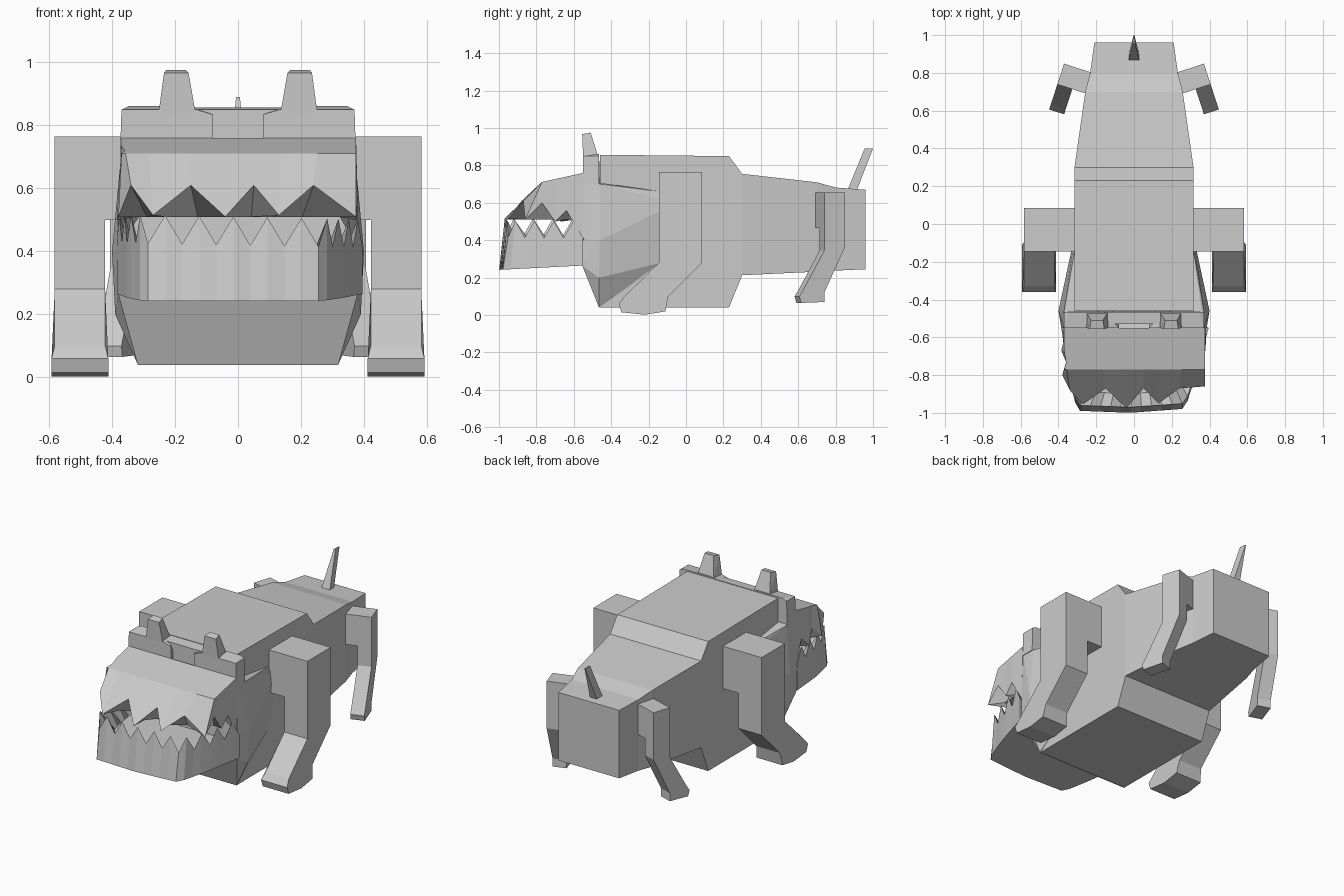
import bpy, bmesh, math
from mathutils import Vector

if "Cube" in bpy.data.objects:
    bpy.data.objects.remove(bpy.data.objects["Cube"])

grey = bpy.data.materials.new("pale_grey")
grey.diffuse_color = (0.6, 0.6, 0.6, 1)
grey.use_nodes = True
grey.node_tree.nodes["Principled BSDF"].inputs["Base Color"].default_value = grey.diffuse_color


def finish(name, bm):
    bmesh.ops.recalc_face_normals(bm, faces=bm.faces)
    mesh = bpy.data.meshes.new(name)
    bm.to_mesh(mesh)
    bm.free()
    mesh.materials.append(grey)
    ob = bpy.data.objects.new(name, mesh)
    bpy.context.collection.objects.link(ob)
    return ob


def loft(name, rings, closed=True):
    """Bridge rings of equal length and cap both ends."""
    bm = bmesh.new()
    vs = [[bm.verts.new(p) for p in r] for r in rings]
    n = len(vs[0])
    for a, b in zip(vs, vs[1:]):
        for i in range(n):
            j = (i + 1) % n
            bm.faces.new((a[i], a[j], b[j], b[i]))
    bm.faces.new(vs[0])
    bm.faces.new(vs[-1])
    return finish(name, bm)


def hull(name, pts):
    bm = bmesh.new()
    for p in pts:
        bm.verts.new(p)
    res = bmesh.ops.convex_hull(bm, input=bm.verts)
    loose = [v for v in bm.verts if not v.link_faces]
    bmesh.ops.delete(bm, geom=loose, context='VERTS')
    bmesh.ops.dissolve_limit(bm, angle_limit=0.01, verts=bm.verts, edges=bm.edges)
    return finish(name, bm)


def both(pts):
    return [(s * x, y, z) for x, y, z in pts for s in (1, -1)]


# Body: rectangular sections along y (y, half width, bottom, top)
sections = [(-0.46, .315, .04, .857), (.23, .315, .04, .85), (.30, .315, .213, .755),
            (.70, .258, .232, .71), (.80, .232, .238, .682), (.96, .21, .245, .67)]
loft("body", [[(-w, y, b), (w, y, b), (w, y, t), (-w, y, t)] for y, w, b, t in sections])

# Neck: cheeks flaring out to the jaw hinge
hull("neck", both([(.312, -.13, .28), (.312, -.05, .60), (.312, -.13, .66), (.318, -.465, .04),
                   (.39, -.465, .20), (.40, -.46, .40), (.37, -.46, .70), (.38, -.555, .265),
                   (.385, -.55, .40), (.37, -.55, .72)]))

# Brow: two raised blocks with a dip between, and an ear on each
hull("brow_middle", both([(.13, -.53, .70), (.13, -.46, .70), (.07, -.53, .838),
                          (.13, -.53, .85), (.15, -.465, .857)]))
for s, side in ((1, "right"), (-1, "left")):
    hull("brow_" + side, [(s * x, y, z) for x, y, z in [
        (.08, -.55, .70), (.08, -.55, .835), (.13, -.55, .85), (.16, -.465, .862), (.08, -.46, .70),
        (.375, -.55, .70), (.37, -.55, .85), (.345, -.465, .862), (.37, -.465, .85), (.375, -.465, .70)]])
    hull("ear_" + side, [(s * x, y, z) for x, y, z in [
        (.135, -.55, .84), (.252, -.55, .84), (.14, -.47, .85), (.25, -.47, .85),
        (.157, -.555, .967), (.235, -.555, .967), (.165, -.51, .976), (.228, -.51, .976)]])

# Upper jaw: toothed rim, sloping snout above, palate inside
rim = [(.38, -.55, .41), (.38, -.64, .56), (.375, -.70, .50), (.375, -.77, .60), (.375, -.86, .51),
       (.24, -.87, .61), (.13, -.95, .515), (.05, -.87, .61), (-.04, -.975, .51), (-.15, -.87, .61),
       (-.27, -.955, .515), (-.34, -.88, .61), (-.38, -.80, .51), (-.36, -.73, .58),
       (-.385, -.67, .50), (-.37, -.61, .56), (-.38, -.55, .41)]
snout = []
for x, y, z in rim:
    ty = max(y, -.77)
    snout.append((max(-.37, min(.375, x * (1.0 if y > -.87 else 1.05))), ty, .76 + (ty + .55) * .22))
palate = [(x * .85, -.53 + (y + .55) * .8, .51) for x, y, z in rim]
loft("upper_jaw", [snout, rim, palate])

# Lower jaw: outline walked in even steps, every other point a tooth tip
outline = [Vector(p) for p in [(.395, -.55), (.34, -.75), (.27, -.95), (-.02, -.97),
                               (-.30, -.96), (-.35, -.78), (-.385, -.55)]]
lengths = [(b - a).length for a, b in zip(outline, outline[1:])]
steps = 26


def along(d):
    for a, b, l in zip(outline, outline[1:], lengths):
        if d <= l + 1e-6:
            return a.lerp(b, d / l)
        d -= l
    return outline[-1]


pts = [along(sum(lengths) * i / steps) for i in range(steps + 1)]
teeth = [(p.x, p.y, (.51 if i % 2 else .42) - .02 * p.x) for i, p in enumerate(pts)]
base = [(p.x, -.55 + (p.y + .55) * 1.07, .265 + (p.y + .55) * .055) for p in pts]
floor = [(p.x * .88, -.52 + (p.y + .55) * .9, .36) for p in pts]
loft("lower_jaw", [base, teeth, floor])


# Legs: side profile (forward, z) extruded outward, with a shoulder block reaching the body
def leg(name, profile, inner, outer, block, flare, place):
    def ring(u, sign):
        return [place(u + sign * (flare if z < flare + .06 else 0), v, z) for v, z in profile]
    loft(name, [ring(inner, -1), ring(outer, 1)])
    u0, v0, v1, z0, z1 = block
    loft(name + "_shoulder", [[place(u, v, z) for v, z in ((v0, z0), (v1, z0), (v1, z1), (v0, z1))]
                              for u in (u0, inner + .001)])


front_profile = [(-.085, .765), (-.085, .28), (.095, .10), (.11, .02), (.22, .002), (.345, .015),
                 (.36, .06), (.33, .10), (.145, .28), (.145, .765)]
hind_profile = [(0, .655), (0, .36), (.115, .12), (.115, .07), (.245, .065), (.255, .10),
                (.23, .14), (.115, .345), (.115, .655)]
c, d = math.cos(math.radians(18)), math.sin(math.radians(18))
for s, side in ((1, "right"), (-1, "left")):
    leg("front_leg_" + side, front_profile, .422, .582, (.30, -.085, .145, .50, .765), .01,
        lambda u, v, z: (s * u, -v, z))
    leg("hind_leg_" + side, hind_profile, .075, .158, (-.02, 0, .115, .465, .655), 0,
        lambda u, v, z: (s * (.22 + c * u + d * v), .80 + d * u - c * v, z))

# Tail spike
hull("tail", both([(.03, .86, .66), (.025, .91, .66), (.006, .955, .89), (.002, 1.0, .89)]))
